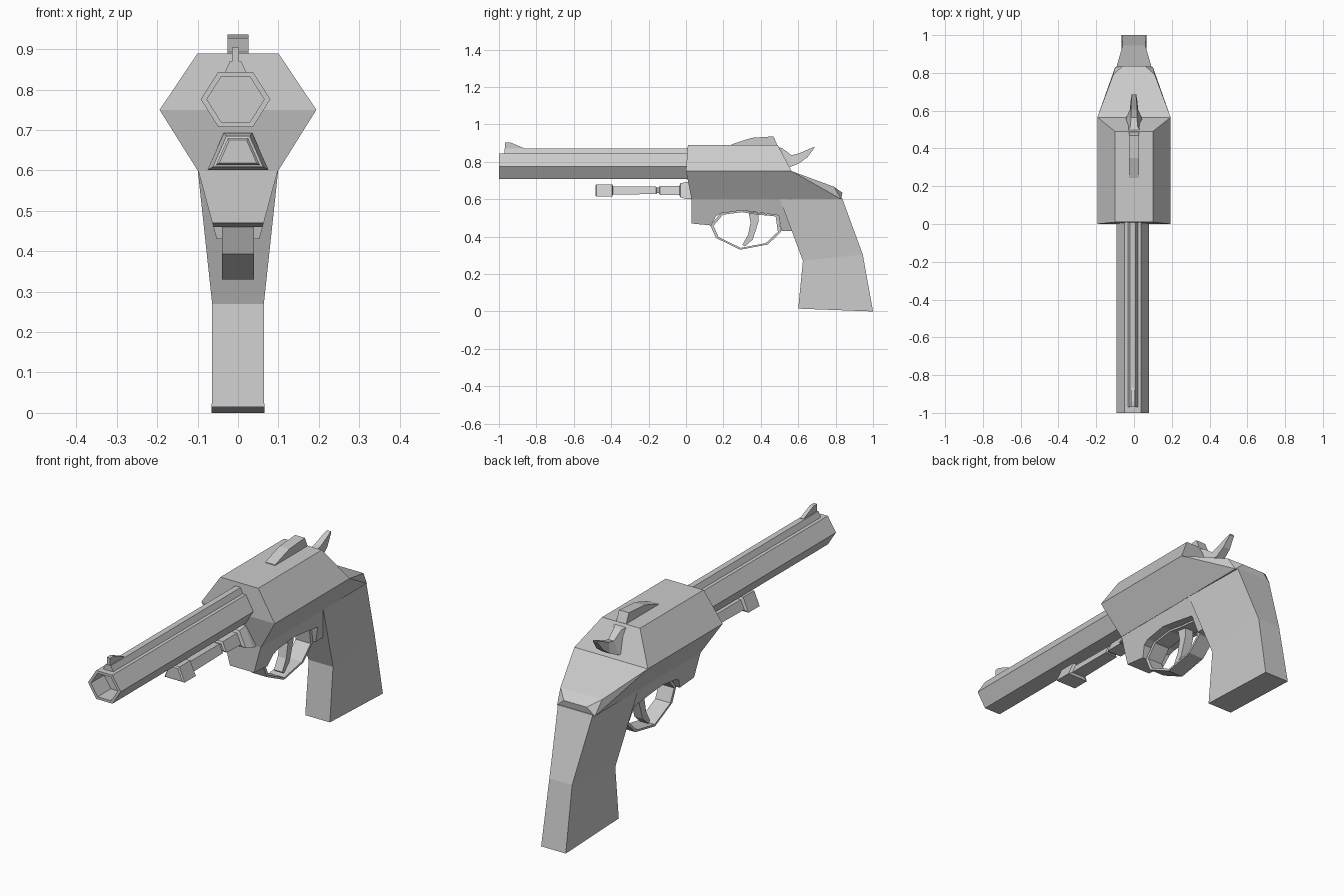
import bpy, bmesh
from math import cos, sin, pi

if "Cube" in bpy.data.objects:
    bpy.data.objects.remove(bpy.data.objects["Cube"])


def finish(name, bm):
    bmesh.ops.recalc_face_normals(bm, faces=bm.faces)
    me = bpy.data.meshes.new(name)
    bm.to_mesh(me)
    bm.free()
    ob = bpy.data.objects.new(name, me)
    bpy.context.collection.objects.link(ob)
    return ob


def loft(name, rings, closed=False):
    """Skin a sequence of equal-length point rings; cap the ends unless closed."""
    bm = bmesh.new()
    vs = [[bm.verts.new(p) for p in r] for r in rings]
    n = len(vs[0])
    pairs = list(zip(vs, vs[1:])) + ([(vs[-1], vs[0])] if closed else [])
    for a, b in pairs:
        for i in range(n):
            j = (i + 1) % n
            bm.faces.new((a[i], a[j], b[j], b[i]))
    if not closed:
        bm.faces.new(vs[0])
        bm.faces.new(vs[-1])
    return finish(name, bm)


def prism(name, yz, half, cx=0):
    """Side profile extruded across x."""
    return loft(name, [[(cx + s * half, y, z) for y, z in yz] for s in (-1, 1)])


def hull(name, pts):
    """Convex block from its right-hand corners, mirrored in x."""
    bm = bmesh.new()
    for x, y, z in pts:
        bm.verts.new((x, y, z))
        bm.verts.new((-x, y, z))
    bmesh.ops.convex_hull(bm, input=bm.verts)
    bmesh.ops.dissolve_limit(bm, angle_limit=0.01, verts=bm.verts, edges=bm.edges)
    return finish(name, bm)


def trap(y, wb, zb, wt, zt, cx=0):
    """Trapezoid cross-section at y: bottom and top half widths and heights."""
    return [(cx - wb, y, zb), (cx + wb, y, zb), (cx + wt, y, zt), (cx - wt, y, zt)]


# Hexagonal barrel with hollow muzzle
BX = -0.006


def hexagon(y, rx, rz):
    return [(BX + rx * cos(i * pi / 3), y, 0.776 + rz * sin(i * pi / 3) / sin(pi / 3))
            for i in range(6)]


loft("barrel", [hexagon(0.05, .086, .068), hexagon(-1, .086, .068),
                hexagon(-1, .071, .056), hexagon(-.9, .071, .056)])

# Top rib and front sight
loft("barrel_rib", [trap(y, .028, .84, .014, .87, BX) for y in (-.97, .04)])
prism("front_sight", [(-.968, .86), (-.968, .904), (-.94, .904), (-.865, .872), (-.865, .86)], .009, BX)

# Body: upper half, then lower half running back into the tang
hull("body_upper", [(.1, .01, .89), (.1, .49, .89), (.194, 0, .75), (.194, .565, .75)])
hull("body_lower", [(.194, 0, .75), (.194, .565, .75), (.1, .03, .6), (.1, .83, .6),
                    (.11, .79, .667), (.06, .836, .635)])

# Under-frame arching over the trigger guard
stations = [(.03, .47), (.135, .46), (.16, .51), (.19, .525), (.30, .54),
            (.38, .53), (.495, .513), (.51, .43), (.57, .43)]
loft("under_frame", [trap(y, .1 - .27 * (.605 - z), z, .1, .605) for y, z in stations])

# Grip: stations of (front y, z, half width) and (back y, z, half width)
grip = [((.50, .605, .1), (.835, .605, .092)),
        ((.625, .27, .064), (.945, .305, .06)),
        ((.60, .015, .065), (1.0, 0, .065))]
loft("grip", [[(-fw, fy, fz), (fw, fy, fz), (bw, by, bz), (-bw, by, bz)]
              for (fy, fz, fw), (by, bz, bw) in grip])

# Trigger guard ring
guard = [(.13, .46), (.16, .393), (.29, .33), (.437, .358), (.508, .425),
         (.495, .515), (.377, .527), (.297, .54), (.185, .525)]
rim = lambda x, k: [(x, .32 + (y - .32) * k, .437 + (z - .437) * k) for y, z in guard]
loft("trigger_guard", [rim(-.04, 1), rim(.04, 1), rim(.04, .91), rim(-.04, .91)], closed=True)

# Trigger
prism("trigger", [(.33, .55), (.385, .55), (.388, .48), (.357, .385), (.315, .347),
                  (.302, .357), (.332, .41), (.345, .475)], .022)

# Ejector rod: stations of (y, size), trapezoid section
rod = [(-.485, .85), (-.478, 1), (-.395, 1), (-.39, .65), (-.16, .6), (-.155, .45),
       (-.145, .45), (-.14, .7), (-.035, .75), (-.03, 1.15), (.005, 1.4), (.06, 1.4)]
loft("ejector_rod", [trap(y, .054 * s, .647 - .033 * s, .025 * s, .647 + .033 * s) for y, s in rod])

# Rear sight
prism("rear_sight", [(.243, .88), (.243, .893), (.35, .928), (.468, .936), (.49, .885)], .026)

# Hammer flaring at its root and rising to a thin spur
loft("hammer", [trap(.49, .05, .775, .035, .88), trap(.515, .045, .775, .02, .872),
                trap(.565, .04, .775, .015, .835), trap(.605, .022, .792, .016, .845),
                trap(.65, .018, .825, .014, .865), trap(.686, .012, .874, .01, .88)])
